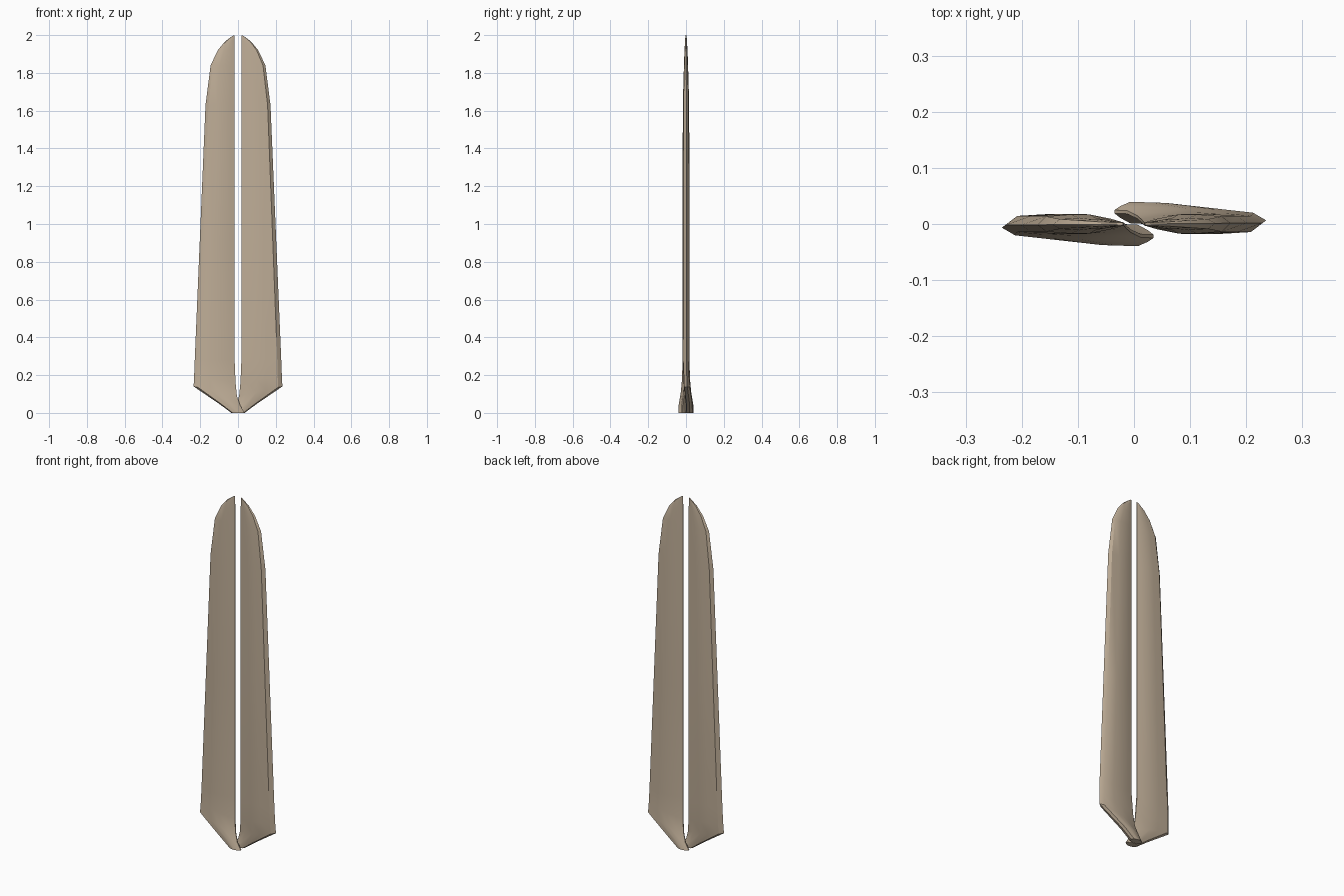
import bpy, bmesh, math

if "Cube" in bpy.data.objects:
    bpy.data.objects.remove(bpy.data.objects["Cube"])

mat = bpy.data.materials.new("tan_wing")
mat.diffuse_color = (0.52, 0.42, 0.31, 1)
mat.use_nodes = True
mat.node_tree.nodes["Principled BSDF"].inputs["Base Color"].default_value = mat.diffuse_color

# Cross-section of the wing: (fraction across the chord, thickness factor)
SECTION = [(0, 0.15), (0.15, 0.55), (0.4, 1), (0.62, 1), (0.9, 0.8), (1, 0.1),
           (0.9, -0.8), (0.62, -1), (0.4, -1), (0.15, -0.55), (0, -0.15)]

# Stations root to tip: inner edge (x, y, z), outer edge (x, y, z), half thickness
STATIONS = [
    ((-0.035, 0.022, 0.0), (0.035, 0.018, 0.0), 0.019),
    ((-0.012, 0.021, 0.04), (0.1, 0.017, 0.048), 0.019),
    ((0.006, 0.012, 0.09), (0.235, 0.005, 0.14), 0.018),
    ((0.013, 0.006, 0.16), (0.232, 0.002, 0.2), 0.017),
    ((0.018, 0.0, 0.28), (0.229, 0.0, 0.28), 0.018),
    ((0.018, 0.0, 0.92), (0.202, 0.0, 0.92), 0.018),
    ((0.018, 0.0, 1.63), (0.172, 0.0, 1.63), 0.017),
    ((0.018, 0.0, 1.84), (0.145, 0.0, 1.84), 0.011),
    ((0.018, 0.0, 1.92), (0.107, 0.0, 1.92), 0.008),
    ((0.018, 0.0, 1.97), (0.07, 0.0, 1.965), 0.005),
    ((0.018, 0.0, 2.0), (0.03, 0.0, 1.995), 0.003),
]


def make_wing(name, turn):
    """Loft the cross-section through the stations, turned about z."""
    c = math.cos(turn)
    bm = bmesh.new()
    rings = []
    for inner, outer, half in STATIONS:
        ring = []
        for t, k in SECTION:
            x, y, z = (a + (b - a) * t for a, b in zip(inner, outer))
            ring.append(bm.verts.new((c * x, c * (y + half * k), z)))
        rings.append(ring)
    n = len(SECTION)
    for a, b in zip(rings, rings[1:]):
        for i in range(n):
            j = (i + 1) % n
            bm.faces.new((a[i], a[j], b[j], b[i]))
    bm.faces.new(rings[0])
    bm.faces.new(rings[-1])
    bmesh.ops.recalc_face_normals(bm, faces=bm.faces)
    mesh = bpy.data.meshes.new(name)
    bm.to_mesh(mesh)
    bm.free()
    mesh.materials.append(mat)
    obj = bpy.data.objects.new(name, mesh)
    bpy.context.collection.objects.link(obj)
    bpy.ops.object.select_all(action='DESELECT')
    obj.select_set(True)
    bpy.context.view_layer.objects.active = obj
    bpy.ops.object.shade_smooth_by_angle(angle=math.radians(30))


# Two identical wings, one turned half a revolution
make_wing("right_wing", 0)
make_wing("left_wing", math.pi)
